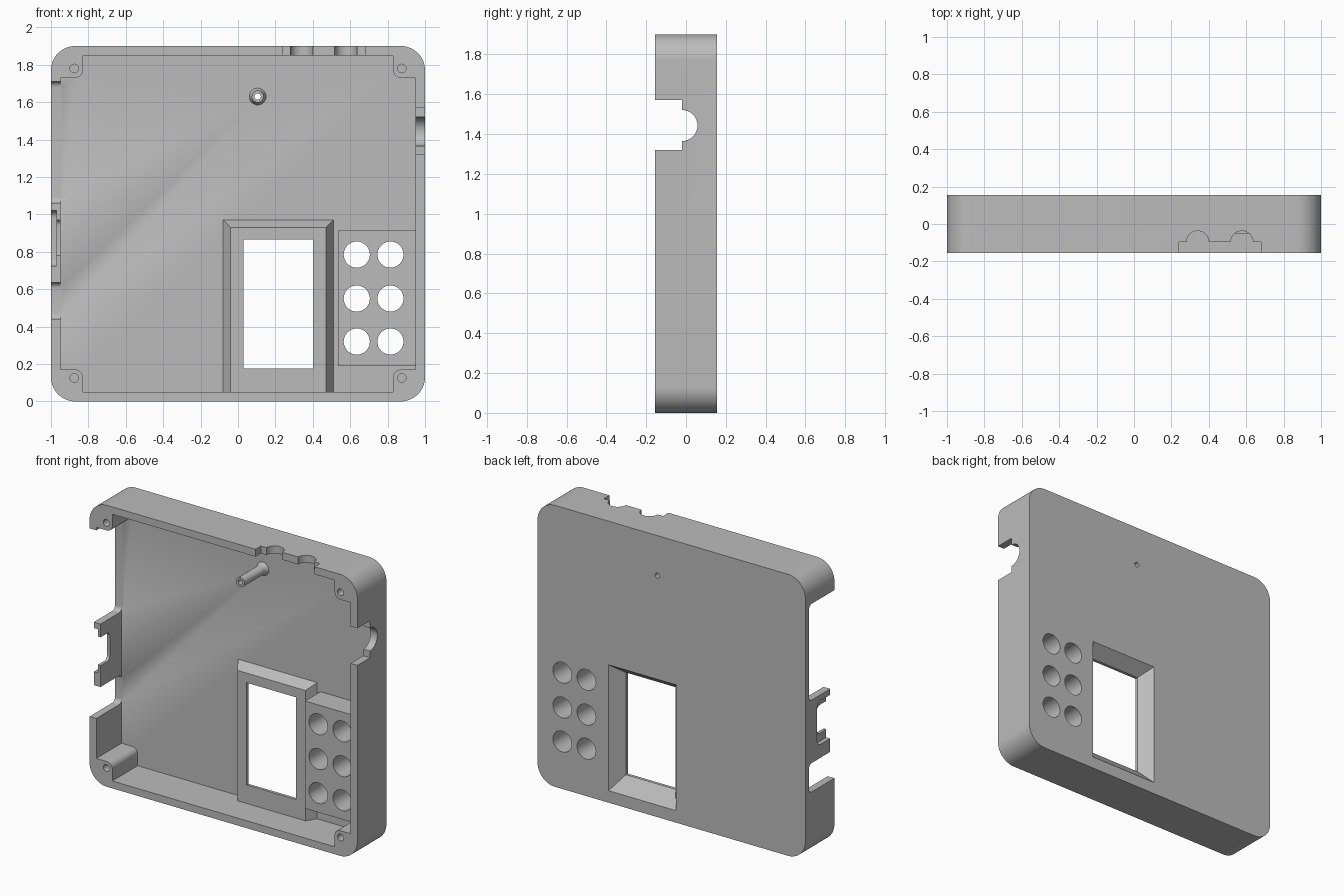
import bpy, bmesh
from math import sin, cos, pi, radians

cube = bpy.data.objects.get("Cube")
if cube:
    bpy.data.objects.remove(cube)

grey = bpy.data.materials.new("plain_grey")
grey.use_nodes = True
grey.diffuse_color = (0.5, 0.5, 0.5, 1)
grey.node_tree.nodes["Principled BSDF"].inputs["Base Color"].default_value = (0.5, 0.5, 0.5, 1)

BACK, RIM, FLOOR = 0.155, -0.155, 0.115
OUT = 0.3  # how far cutters overshoot
MID = 0.95  # height of the centre


def rect(a0, a1, b0, b1):
    return [(a0, b0), (a1, b0), (a1, b1), (a0, b1)]


def arc(a, b, r, start, end, n):
    return [(a + r * cos(radians(start + (end - start) * i / n)),
             b + r * sin(radians(start + (end - start) * i / n))) for i in range(n + 1)]


def circle(a, b, r, n=32):
    return arc(a, b, r, 0, 360, n)[:-1]


def rounded(a0, a1, b0, b1, r, n=10):
    return (arc(a1 - r, b1 - r, r, 0, 90, n) + arc(a0 + r, b1 - r, r, 90, 180, n)
            + arc(a0 + r, b0 + r, r, 180, 270, n) + arc(a1 - r, b0 + r, r, 270, 360, n))


def loft(name, rings, axis="y"):
    """Solid through matching outlines, each given as (position along axis, outline)."""
    place = {"x": lambda a, b, h: (h, a, b),
             "y": lambda a, b, h: (a, h, b),
             "z": lambda a, b, h: (a, b, h)}[axis]
    bm = bmesh.new()
    loops = [[bm.verts.new(place(a, b, h)) for a, b in ring] for h, ring in rings]
    n = len(loops[0])
    for low, high in zip(loops, loops[1:]):
        for i in range(n):
            j = (i + 1) % n
            bm.faces.new((low[i], low[j], high[j], high[i]))
    bm.faces.new(loops[0])
    bm.faces.new(loops[-1])
    bmesh.ops.recalc_face_normals(bm, faces=bm.faces)
    mesh = bpy.data.meshes.new(name)
    bm.to_mesh(mesh)
    bm.free()
    mesh.materials.append(grey)
    obj = bpy.data.objects.new(name, mesh)
    bpy.context.collection.objects.link(obj)
    return obj


def prism(name, outline, h0, h1, axis="y"):
    return loft(name, [(h0, outline), (h1, outline)], axis)


def cut(cutter, *targets):
    cutter.hide_render = True
    for target in targets:
        mod = target.modifiers.new("cut", "BOOLEAN")
        mod.operation, mod.solver, mod.object = "DIFFERENCE", "EXACT", cutter
        bpy.context.view_layer.update()
        shaped = bpy.data.meshes.new_from_object(
            target.evaluated_get(bpy.context.evaluated_depsgraph_get()))
        target.modifiers.clear()
        target.data = shaped
    bpy.data.objects.remove(cutter)


# Case with a hollow that leaves a screw boss in each corner
case = prism("case", rounded(-1, 1, 0, 2 * MID, 0.13, 16), RIM, BACK)
hollow = []
for sx, sz in ((1, 1), (-1, 1), (-1, -1), (1, -1)):
    side = (sx * 0.95, MID + sz * 0.78)
    end = (sx * 0.83, MID + sz * 0.90)
    bend = [(sx * (0.87 - 0.04 * sin(t * pi / 12)), MID + sz * (0.82 - 0.04 * cos(t * pi / 12)))
            for t in range(7)]
    corner = [side] + bend + [end]
    hollow += corner if sx * sz > 0 else corner[::-1]
cut(prism("hollow", hollow, -OUT, FLOOR), case)
for x in (-0.875, 0.875):
    for z in (0.125, 1.78):
        cut(prism("screw_hole", circle(x, z, 0.023, 20), -OUT, 0.0), case)

# Raised window frame, button block and hollow post
frame = loft("window_frame", [(FLOOR, rect(-0.08, 0.51, 0.05, 0.97)),
                              (0.05, rect(-0.04, 0.47, 0.05, 0.93))])
block = prism("button_block", rect(0.535, 0.95, 0.19, 0.915), -0.05, FLOOR)
post = loft("post", [(y, circle(0.105, 1.63, r, 24)) for y, r in
                     ((FLOOR, 0.045), (0.1, 0.036), (0.08, 0.032), (-0.125, 0.032))])

# Window with sloping sides towards the back
opening = rect(0.03, 0.40, 0.175, 0.865)
cut(loft("window_slope", [(BACK + 0.001, rect(-0.036, 0.471, 0.08, 0.931)),
                          (0.07, opening)]), case, frame)
cut(prism("window_hole", opening, -0.05, 0.1), frame)

# Button holes and post bore
for x in (0.635, 0.815):
    for z in (0.32, 0.55, 0.785):
        cut(prism("button_hole", circle(x, z, 0.07), -OUT, OUT), case, block)
cut(prism("post_bore", circle(0.105, 1.63, 0.017, 20), -OUT, OUT), case, post)

# Socket openings in the +x wall
cut(prism("side_slot", rect(-OUT, -0.02, 1.32, 1.57), 0.9, 1.1, "x"), case)
cut(prism("side_socket", circle(-0.02, 1.443, 0.078), 0.9, 1.1, "x"), case)

# Twin socket openings in the top wall
cut(prism("top_slot", rect(0.24, 0.68, -OUT, -0.097), 1.8, 2.0, "z"), case)
for x in (0.34, 0.577):
    cut(prism("top_socket", circle(x, -0.097, 0.06), 1.8, 2.0, "z"), case)

# Openings in the -x wall, leaving a notched tab between them
for z0, z1 in ((1.06, 1.71), (0.44, 0.635)):
    cut(prism("wall_gap", rounded(-OUT, 0.117, z0, z1, 0.03, 6), -1.1, -0.94, "x"), case)
cut(prism("tab_top", rect(-OUT, -0.11, 0.6, 1.1), -1.1, -0.94, "x"), case)
cut(prism("tab_notch", rounded(-OUT, -0.01, 0.78, 0.97, 0.03, 6), -1.1, -0.94, "x"), case)
cut(prism("tab_recess", rounded(-OUT, 0.03, 0.725, 1.02, 0.04, 6), -1.1, -0.97, "x"), case)

# Smooth the round walls and keep the edges sharp
for obj in (case, frame, block, post):
    bpy.ops.object.select_all(action="DESELECT")
    obj.select_set(True)
    bpy.context.view_layer.objects.active = obj
    bpy.ops.object.shade_smooth_by_angle(angle=radians(30))
